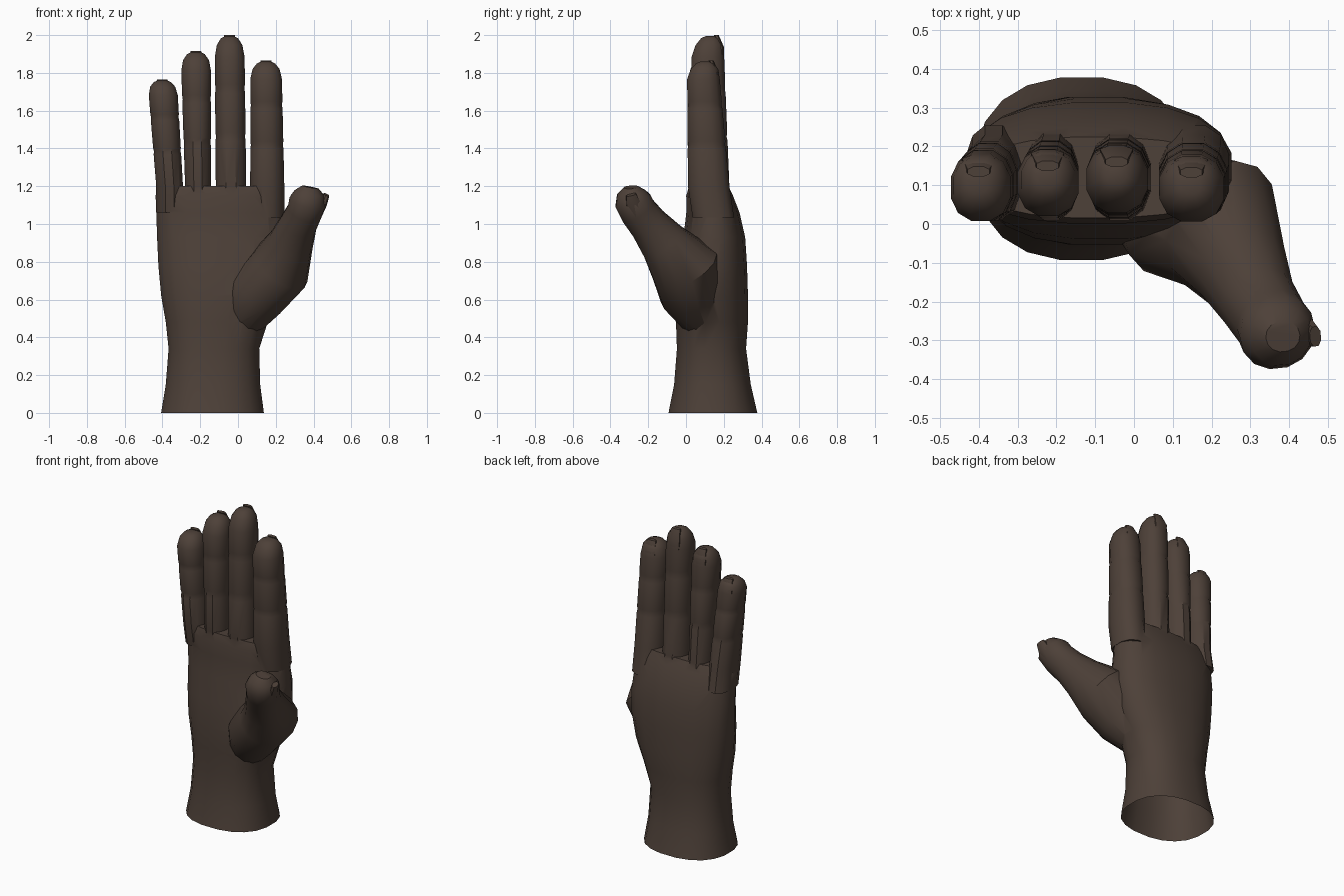
import bpy, bmesh, math
from mathutils import Vector

if "Cube" in bpy.data.objects:
    bpy.data.objects.remove(bpy.data.objects["Cube"])

skin = bpy.data.materials.new("dark_brown")
skin.diffuse_color = (0.075, 0.052, 0.04, 1)
skin.use_nodes = True
skin.node_tree.nodes["Principled BSDF"].inputs["Base Color"].default_value = skin.diffuse_color


def loft(name, stations, sides, power=2.3, ref=None):
    """Skin closed rings. Each station is (centre, half width, half depth).
    Without ref the rings lie flat; with ref they stand square to the path."""
    bm = bmesh.new()
    rings = []
    pts = [Vector(s[0]) for s in stations]
    for i, (c, a, b) in enumerate(stations):
        u, v = Vector((1, 0, 0)), Vector((0, 1, 0))
        if ref:
            t = (pts[min(i + 1, len(pts) - 1)] - pts[max(i - 1, 0)]).normalized()
            u = Vector(ref)
            u = (u - t * u.dot(t)).normalized()
            v = t.cross(u)
        ring = []
        for k in range(sides):
            w = 2 * math.pi * (k + 0.5) / sides
            cx, sy = math.cos(w), math.sin(w)
            cx = math.copysign(abs(cx) ** (2 / power), cx)
            sy = math.copysign(abs(sy) ** (2 / power), sy)
            ring.append(bm.verts.new(pts[i] + u * a * cx + v * b * sy))
        rings.append(ring)
    for r, q in zip(rings, rings[1:]):
        for k in range(sides):
            n = (k + 1) % sides
            bm.faces.new((r[k], r[n], q[n], q[k]))
    bm.faces.new(rings[0][::-1])
    bm.faces.new(rings[-1])
    bmesh.ops.recalc_face_normals(bm, faces=bm.faces)
    me = bpy.data.meshes.new(name)
    bm.to_mesh(me)
    bm.free()
    me.materials.append(skin)
    ob = bpy.data.objects.new(name, me)
    bpy.context.collection.objects.link(ob)
    return ob


# wrist and palm: z, x min, x max, y min, y max
palm_rows = [
    (0.00, -0.41, 0.14, -0.095, 0.38), (0.15, -0.385, 0.12, -0.065, 0.345),
    (0.34, -0.37, 0.115, -0.05, 0.32), (0.48, -0.385, 0.16, -0.055, 0.33),
    (0.62, -0.41, 0.22, -0.055, 0.33), (0.78, -0.425, 0.255, -0.04, 0.325),
    (0.93, -0.432, 0.255, -0.015, 0.315), (1.06, -0.436, 0.245, 0.0, 0.285),
    (1.15, -0.44, 0.248, 0.0, 0.25), (1.20, -0.43, 0.24, 0.015, 0.225)]
hand = loft("hand", [(((x0 + x1) / 2, (y0 + y1) / 2, z), (x1 - x0) / 2, (y1 - y0) / 2)
                     for z, x0, x1, y0, y1 in palm_rows], 20, 2.35)

# fingers: base x, base half width, tip x, tip half width, top z, tip y
fingers = {
    "little": (-0.362, 0.073, -0.401, 0.08, 1.76, 0.09),
    "ring": (-0.212, 0.070, -0.223, 0.083, 1.91, 0.105),
    "middle": (-0.037, 0.083, -0.045, 0.081, 1.995, 0.115),
    "index": (0.155, 0.093, 0.148, 0.085, 1.86, 0.088)}
# position along the finger, ring scale (dips are joint creases)
shape = [(-0.25, 1), (0, 1), (0.3, 1), (0.33, 0.96), (0.36, 1), (0.62, 1),
         (0.65, 0.96), (0.68, 1), (0.86, 1), (0.94, 0.86), (0.985, 0.58), (1, 0.3)]
parts = []
for name, (bx, bw, tx, tw, top, ty) in fingers.items():
    rows = []
    for t, s in shape:
        f = max(t, 0)
        y = 0.12 + (ty - 0.12) * f + (0.025 if t < 0 else 0)
        y += 0.1 * max(0, t - 0.86)
        d = 0.113 - 0.028 * f
        rows.append(((bx + (tx - bx) * f, y, 1.2 + (top - 1.2) * t),
                     (bw + (tw - bw) * f) * s, d * s))
    parts.append(loft(name + "_finger", rows, 12))
    # fingernail on the back of the tip
    loft(name + "_nail", [((tx, ty + 0.074, top - 0.13), 0.04, 0.012),
                          ((tx, ty + 0.072, top - 0.06), 0.046, 0.016),
                          ((tx, ty + 0.045, top + 0.005), 0.03, 0.014)], 8)

# thumb with its fleshy base
parts.append(loft("thumb", [
    ((0.02, 0.09, 0.50), 0.12, 0.12), ((0.10, 0.03, 0.63), 0.17, 0.16),
    ((0.225, -0.005, 0.77), 0.185, 0.165), ((0.28, -0.12, 0.90), 0.13, 0.12),
    ((0.32, -0.20, 1.00), 0.105, 0.10), ((0.355, -0.255, 1.07), 0.10, 0.095),
    ((0.37, -0.28, 1.12), 0.10, 0.10), ((0.378, -0.288, 1.165), 0.078, 0.08),
    ((0.384, -0.29, 1.195), 0.04, 0.045)], 14, 2.1, (0, 1, 0.5)))
loft("thumb_nail", [((0.425, -0.255, 1.05), 0.035, 0.02), ((0.45, -0.28, 1.11), 0.04, 0.022),
                    ((0.468, -0.29, 1.155), 0.028, 0.016)], 8, 2.3, (0, 1, 0.5))

# weld fingers and thumb into the palm
bpy.context.view_layer.objects.active = hand
for p in parts:
    m = hand.modifiers.new("weld", "BOOLEAN")
    m.operation, m.solver, m.object = "UNION", "EXACT", p
    bpy.ops.object.modifier_apply(modifier=m.name)
    bpy.data.objects.remove(p)

# open the wrist
bm = bmesh.new()
bm.from_mesh(hand.data)
bmesh.ops.delete(bm, geom=[f for f in bm.faces if all(v.co.z < 1e-4 for v in f.verts)],
                 context="FACES_ONLY")
bm.to_mesh(hand.data)
bm.free()

bpy.ops.object.select_all(action="SELECT")
bpy.ops.object.shade_smooth_by_angle(angle=math.radians(35))
